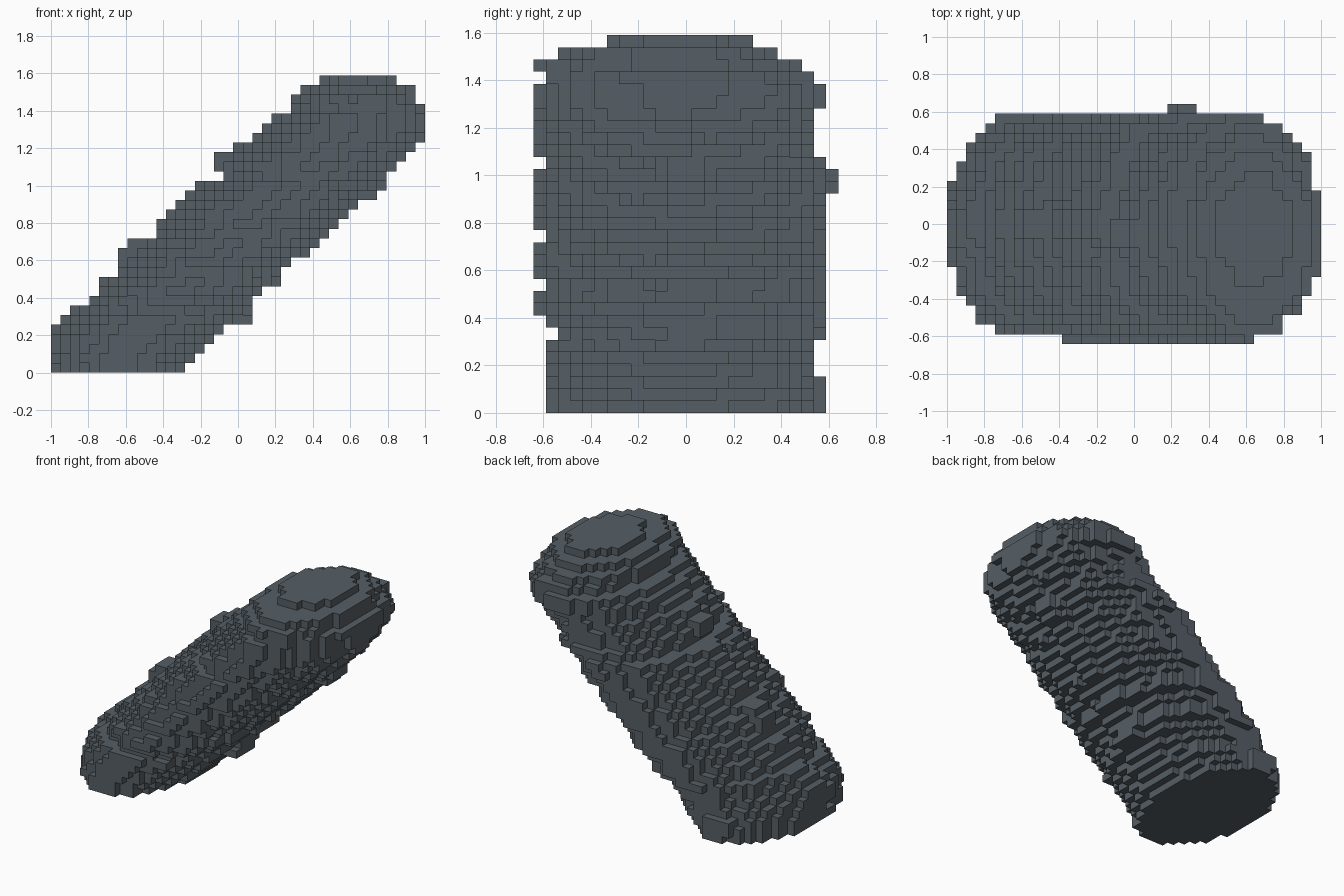
import bpy, bmesh, math
from mathutils import Vector, noise

cube = bpy.data.objects.get("Cube")
if cube:
    bpy.data.objects.remove(cube, do_unlink=True)

# Block grid: 39 x 25 x 31 cells
S = 2 / 39
NX, NY, NZ = 39, 25, 31

# Outline of the leaning pillar: first and end cell of each layer, bottom to top
X_START = [0, 0, 0, 0, 0, 1, 2, 4, 5, 5, 7, 7, 7, 8, 11, 11, 12, 13, 14, 15,
           18, 17, 17, 19, 21, 22, 23, 25, 25, 26, 28]
X_END = [14, 15, 16, 17, 18, 21, 21, 21, 22, 24, 24, 25, 27, 28, 29, 30, 31, 32,
         34, 35, 35, 36, 37, 38, 39, 39, 39, 39, 38, 38, 36]
Y_START = [1] * 6 + [2, 1, 0, 0, 1, 0, 0, 0, 1] + [0] * 5 + [1] + [0] * 6 + [1, 0, 2, 6]
Y_END = [24] * 3 + [23] * 3 + [24] * 12 + [25, 25, 24] + [23] * 4 + [24, 24, 23, 22, 20, 18]


def offset(cell, lo, hi):
    """Distance of a cell from the middle of a span; 1 is the span's rim."""
    return abs(2 * cell + 1 - lo - hi) / (hi - lo - 0.3)


def filled(i, j, k):
    """Oval section of a slanted column, with chips and short knobs at its rim."""
    x0, x1, y0, y1 = X_START[k], X_END[k], Y_START[k], Y_END[k]
    if not (x0 <= i < x1 and y0 <= j < y1):
        return False
    u = offset(i, max(x0, k - 3.1), min(x1, k + 14.7))
    v = offset(j, max(y0, 0.5), min(y1, 24.2))
    if min(u, v) < 0.14:
        return True
    rough = noise.noise(Vector((i * 0.47, j * 0.47, k * 0.57)))
    return u ** 2.15 + v ** 2.15 <= 1 + 0.14 * rough


cells = {(i, j, k) for k in range(NZ) for i in range(NX) for j in range(NY)
         if filled(i, j, k)}

# Outer skin of the blocks
bm = bmesh.new()
verts = {}


def corner(p):
    if p not in verts:
        verts[p] = bm.verts.new(((p[0] - NX / 2) * S, (p[1] - NY / 2) * S, p[2] * S))
    return verts[p]


for cell in sorted(cells):
    for axis in range(3):
        b, c = (axis + 1) % 3, (axis + 2) % 3
        for side in (0, 1):
            near = list(cell)
            near[axis] += 2 * side - 1
            if tuple(near) in cells:
                continue
            loop = []
            for db, dc in ((0, 0), (1, 0), (1, 1), (0, 1)):
                p = list(cell)
                p[axis] += side
                p[b] += db
                p[c] += dc
                loop.append(corner(tuple(p)))
            bm.faces.new(loop if side else loop[::-1])

# Merge neighbouring flat squares into clean terraces
bmesh.ops.dissolve_limit(bm, angle_limit=math.radians(1), verts=bm.verts[:],
                         edges=bm.edges[:], use_dissolve_boundaries=False)

mesh = bpy.data.meshes.new("stone_pillar")
bm.to_mesh(mesh)
bm.free()
pillar = bpy.data.objects.new("stone_pillar", mesh)
bpy.context.scene.collection.objects.link(pillar)

# Slate grey stone
stone = bpy.data.materials.new("slate_grey")
stone.use_nodes = True
colour = (0.092, 0.113, 0.13, 1)
stone.diffuse_color = colour
bsdf = next(n for n in stone.node_tree.nodes if n.type == "BSDF_PRINCIPLED")
bsdf.inputs["Base Color"].default_value = colour
bsdf.inputs["Roughness"].default_value = 0.9
mesh.materials.append(stone)
